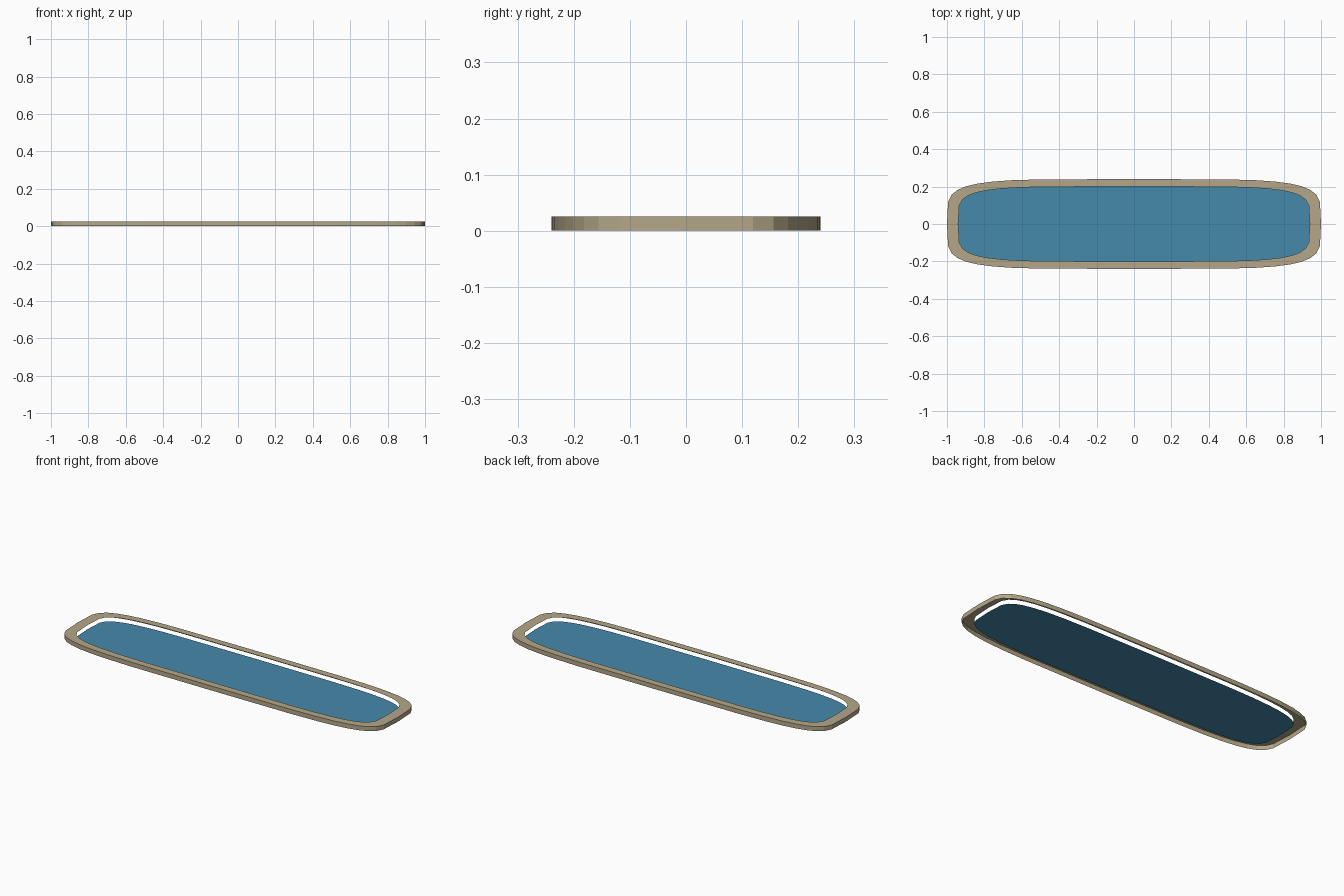
import bpy
import bmesh
from math import cos, sin, pi, copysign

cube = bpy.data.objects.get("Cube")
if cube:
    bpy.data.objects.remove(cube, do_unlink=True)

SEGMENTS = 36
POWER = 2 / 5
HEIGHT = 0.025


def material(name, colour):
    mat = bpy.data.materials.new(name)
    mat.use_nodes = True
    mat.diffuse_color = (*colour, 1)
    mat.node_tree.nodes["Principled BSDF"].inputs["Base Color"].default_value = (*colour, 1)
    return mat


def outline(bm, half_x, half_y, z):
    """Ring of vertices along a rounded rectangle (superellipse)."""
    ring = []
    for i in range(SEGMENTS):
        c, s = cos(2 * pi * i / SEGMENTS), sin(2 * pi * i / SEGMENTS)
        ring.append(bm.verts.new((half_x * copysign(abs(c) ** POWER, c),
                                  half_y * copysign(abs(s) ** POWER, s), z)))
    return ring


def bridge(bm, lower, upper):
    for i in range(SEGMENTS):
        j = (i + 1) % SEGMENTS
        bm.faces.new((lower[i], lower[j], upper[j], upper[i]))


def finish(bm, name, mat):
    mesh = bpy.data.meshes.new(name)
    bm.to_mesh(mesh)
    bm.free()
    mesh.materials.append(mat)
    bpy.context.collection.objects.link(bpy.data.objects.new(name, mesh))


# Stone rim: outer wall and flat top, open underneath and inside
bm = bmesh.new()
base = outline(bm, 1.0, 0.24, 0)
top = outline(bm, 1.0, 0.24, HEIGHT)
inner = outline(bm, 0.94, 0.2, HEIGHT)
bridge(bm, base, top)
bridge(bm, top, inner)
finish(bm, "pool_rim", material("sandstone", (0.46, 0.39, 0.25)))

# Water sheet lying below the rim opening
bm = bmesh.new()
bm.faces.new(outline(bm, 0.94, 0.2, 0.002))
finish(bm, "water_surface", material("water_blue", (0.06, 0.25, 0.41)))
